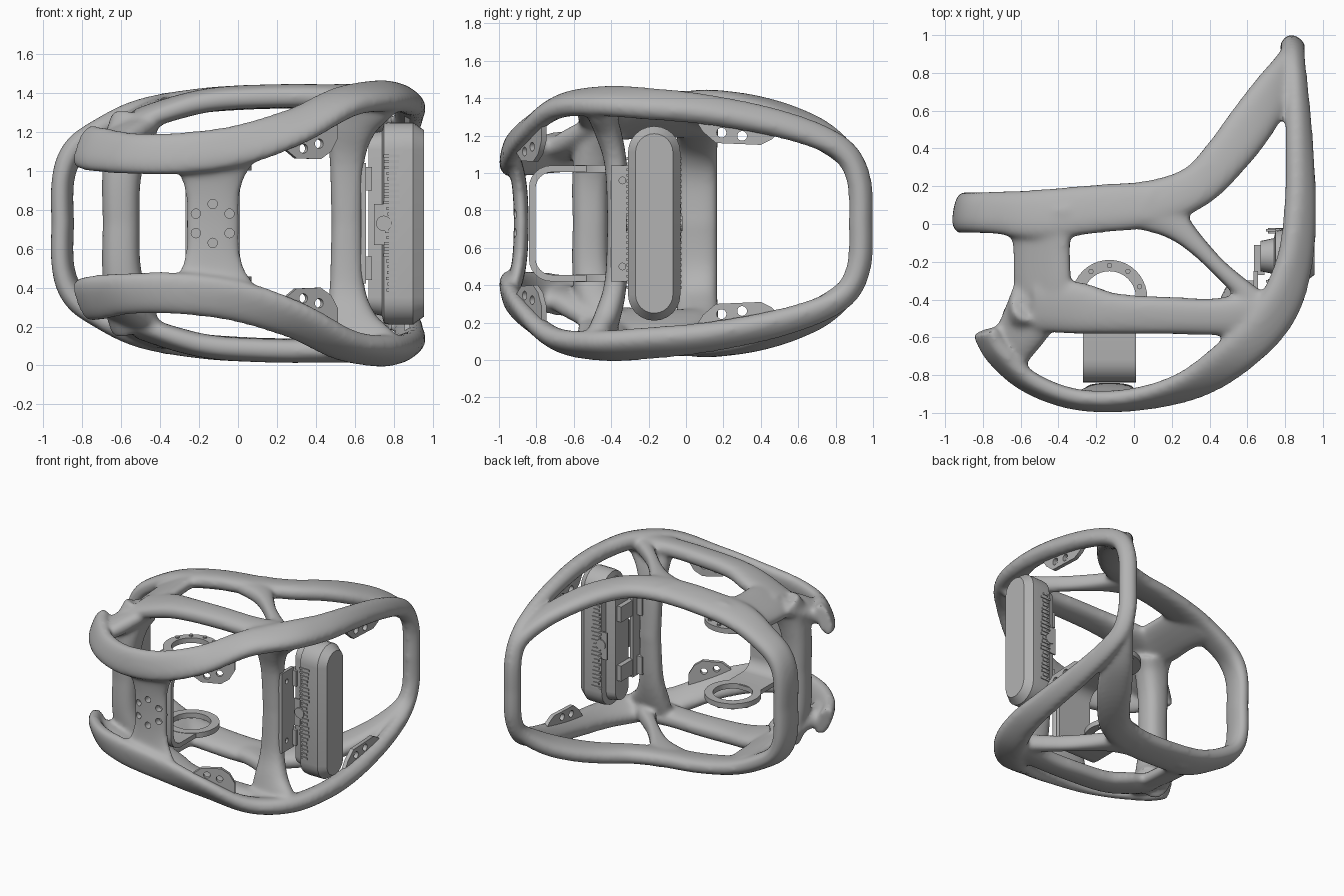
import bpy, bmesh, math, random
from mathutils import Vector, Matrix

MID = 0.73  # height of the mirror plane
random.seed(4)
cube = bpy.data.objects.get("Cube")
if cube:
    bpy.data.objects.remove(cube)

grey = bpy.data.materials.new("plain_grey")
grey.use_nodes = True
grey.diffuse_color = (0.45, 0.45, 0.45, 1)
grey.node_tree.nodes["Principled BSDF"].inputs["Base Color"].default_value = (0.45, 0.45, 0.45, 1)


def add_object(name, data):
    ob = bpy.data.objects.new(name, data)
    bpy.context.collection.objects.link(ob)
    data.materials.append(grey)
    return ob


def finish(ob):
    bpy.ops.object.select_all(action='DESELECT')
    ob.select_set(True)
    bpy.context.view_layer.objects.active = ob
    bpy.ops.object.convert(target='MESH')
    bpy.ops.object.shade_smooth_by_angle(angle=math.radians(35))


def mesh_object(name, bm):
    bmesh.ops.recalc_face_normals(bm, faces=bm.faces)
    mesh = bpy.data.meshes.new(name)
    bm.to_mesh(mesh)
    bm.free()
    return add_object(name, mesh)


def loft(bm, rings):
    rows = [[bm.verts.new(p) for p in ring] for ring in rings]
    n = len(rows[0])
    for a, b in zip(rows, rows[1:]):
        for i in range(n):
            bm.faces.new((a[i], a[(i + 1) % n], b[(i + 1) % n], b[i]))
    bm.faces.new(rows[0])
    bm.faces.new(rows[-1])


def box(bm, lo, hi):
    lo, hi = Vector(lo), Vector(hi)
    m = Matrix.Translation((lo + hi) / 2) @ Matrix.Diagonal((*(hi - lo), 1))
    bmesh.ops.create_cube(bm, size=1, matrix=m)


def rod(bm, centre, radius, depth, rot, sides=20):
    bmesh.ops.create_cone(bm, cap_ends=True, segments=sides, radius1=radius, radius2=radius,
                          depth=depth, matrix=Matrix.Translation(centre) @ rot)


def shell_normal(p):
    # outward direction of a boxy rounded shell
    d = [(p.x / 0.95, 0.95), (p.y / 0.97, 0.97), ((p.z - MID) / 0.7, 0.7)]
    return Vector([v ** 3 / s for v, s in d]).normalized()


def sweep(bm, pts, normal=None, lean=(0, 0, 0), steps=6, sides=20):
    # band through points (x, y, z, width, thickness), mirrored top to bottom
    k = [Vector(p) for p in [pts[0]] + pts + [pts[-1]]]
    path = []
    for a, b, c, d in zip(k, k[1:], k[2:], k[3:]):
        for s in range(steps):
            t = s / steps
            path.append(0.5 * (2 * b + (c - a) * t + (2 * a - 5 * b + 4 * c - d) * t ** 2
                               + (3 * b - a - 3 * c + d) * t ** 3))
    path.append(k[-1])
    rings = []
    for i, q in enumerate(path):
        p = Vector(q[:3])
        tan = Vector(path[min(i + 1, len(path) - 1)][:3]) - Vector(path[max(i - 1, 0)][:3])
        tan.normalize()
        n = Vector(normal) if normal else shell_normal(p) + Vector(lean)
        n = (n - tan * n.dot(tan)).normalized()
        side = tan.cross(n)
        ring = []
        for j in range(sides):
            a = 2 * math.pi * j / sides
            c, s = [math.copysign(abs(v) ** 0.8, v) for v in (math.cos(a), math.sin(a))]
            ring.append(p + side * c * q[3] / 2 + n * s * q[4] / 2)
        rings.append(ring)
    loft(bm, rings)
    loft(bm, [[Vector((v.x, v.y, 2 * MID - v.z)) for v in r] for r in rings])


def circle(x, y, r, n=40):
    return [(x + r * math.cos(2 * math.pi * i / n), y + r * math.sin(2 * math.pi * i / n)) for i in range(n)]


def cut_plate(name, loops, u, v, origin, thickness):
    # flat plate from nested outlines; inner outlines become holes
    cu = bpy.data.curves.new(name, 'CURVE')
    cu.dimensions, cu.fill_mode, cu.extrude = '2D', 'BOTH', thickness / 2
    for loop in loops:
        sp = cu.splines.new('POLY')
        sp.points.add(len(loop) - 1)
        for pt, co in zip(sp.points, loop):
            pt.co = (*co, 0, 1)
        sp.use_cyclic_u = True
    u, v = Vector(u).normalized(), Vector(v).normalized()
    ob = add_object(name, cu)
    ob.matrix_world = Matrix.Translation(origin) @ Matrix((u, v, u.cross(v))).transposed().to_4x4()
    finish(ob)


# Frame: long loop running from the rear tail, along the side and round the front
bm = bmesh.new()
sweep(bm, [(.84, .935, .70, .13, .12), (.84, .93, .93, .13, .12), (.845, .87, 1.09, .13, .11),
           (.86, .72, 1.19, .14, .11), (.875, .45, 1.275, .16, .12), (.88, .1, 1.34, .18, .13),
           (.85, -.2, 1.37, .21, .13), (.75, -.46, 1.385, .24, .13), (.55, -.68, 1.355, .23, .12),
           (.3, -.85, 1.23, .22, .1), (0, -.93, 1.13, .22, .1), (-.3, -.93, 1.09, .22, .1),
           (-.55, -.84, 1.09, .22, .1), (-.72, -.69, 1.11, .24, .1), (-.79, -.565, 1.125, .23, .1)])
# Frame: back band from the left upright to the tail
sweep(bm, [(-.9, .06, .70, .22, .11), (-.9, .06, .95, .22, .11), (-.845, .06, 1.1, .22, .12),
           (-.72, .06, 1.2, .23, .12), (-.5, .05, 1.305, .27, .12), (-.2, .08, 1.36, .26, .12),
           (.1, .11, 1.38, .25, .12), (.33, .2, 1.38, .23, .12), (.49, .36, 1.355, .24, .12),
           (.62, .53, 1.3, .25, .12), (.74, .71, 1.21, .22, .12), (.825, .87, 1.08, .14, .11),
           (.84, .93, .93, .13, .11)], lean=(0, .15, 0))
# Frame: left plate, cross bar, diagonal brace and corner link
sweep(bm, [(-.5, .08, 1.295, .42, .11), (-.49, -.1, 1.285, .34, .11), (-.485, -.3, 1.275, .34, .11),
           (-.47, -.46, 1.265, .3, .11)], lean=(-.3, 0, 0))
sweep(bm, [(-.52, -.43, 1.26, .28, .11), (-.3, -.445, 1.33, .28, .12), (-.1, -.475, 1.37, .22, .12),
           (.2, -.485, 1.385, .2, .12), (.45, -.49, 1.385, .2, .12), (.74, -.47, 1.38, .26, .13)])
sweep(bm, [(.05, .11, 1.38, .3, .12), (.2, .01, 1.38, .18, .12), (.32, -.1, 1.38, .11, .12),
           (.47, -.25, 1.38, .09, .12), (.68, -.44, 1.375, .13, .13)])
sweep(bm, [(-.7, -.71, 1.1, .24, .09), (-.61, -.59, 1.16, .26, .13), (-.51, -.42, 1.25, .32, .11)])
# Frame: uprights and front mounting plate
sweep(bm, [(-.53, -.43, 1.25, .26, .2), (-.57, -.485, 1.14, .23, .21), (-.6, -.51, .95, .2, .2),
           (-.6, -.51, .70, .19, .19)], normal=(0, -1, 0))
sweep(bm, [(.62, -.47, 1.36, .4, .14), (.58, -.42, 1.23, .27, .14), (.56, -.375, 1.04, .18, .12),
           (.56, -.36, .70, .16, .12)], normal=(0, -1, 0))
sweep(bm, [(-.13, -.93, 1.1, .54, .08), (-.13, -.9, .99, .36, .08), (-.13, -.885, .87, .28, .08),
           (-.13, -.88, .70, .28, .08)], normal=(0, -1, 0))
frame = mesh_object("frame", bm)
rem = frame.modifiers.new("blend", 'REMESH')
rem.mode, rem.voxel_size = 'VOXEL', 0.015
soft = frame.modifiers.new("soften", 'SMOOTH')
soft.factor, soft.iterations = 0.5, 12

# Ring of blind holes in the front plate
bm = bmesh.new()
turn_y = Matrix.Rotation(math.pi / 2, 4, 'X')
for x, z in circle(0, 0, .1, 6):
    rod(bm, (-.13 + z, -.92, MID + x), .024, .1, turn_y)
holes = mesh_object("hole_cutter", bm)
holes.hide_render = True
cut = frame.modifiers.new("holes", 'BOOLEAN')
cut.operation, cut.object, cut.solver = 'DIFFERENCE', holes, 'EXACT'
finish(frame)
bpy.data.objects.remove(holes)

# Inner strap: a rounded C bent from flat strip
def c_outline(front, half, radius):
    arc = [math.radians(90 + 15 * i) for i in range(7)]
    top = [(front + radius + radius * math.cos(a), half - radius + radius * math.sin(a)) for a in arc]
    return [(-.52, half)] + top + [(y, -z) for y, z in reversed(top)] + [(-.52, -half)]

cut_plate("inner_strap", [c_outline(-.84, .31, .12) + c_outline(-.805, .275, .09)[::-1]],
          (0, 1, 0), (0, 0, 1), (-.13, 0, MID), .28)

# Parts mirrored top and bottom: holding rings and drilled tabs
for label, s in (("upper", 1), ("lower", -1)):
    cut_plate(label + "_ring", [circle(0, 0, .2), circle(0, 0, .14)],
              (1, 0, 0), (0, 1, 0), (-.13, -.39, MID + .292 * s), .04)
    bm = bmesh.new()
    for i in range(5):
        a = math.radians(20 + 35 * i)
        rod(bm, (-.13 + .17 * math.cos(a), -.39 + .17 * math.sin(a), MID + .315 * s), .014, .02,
            Matrix.Identity(4), 8)
    mesh_object(label + "_ring_studs", bm)

    side = [(.04, .57), (.09, .49), (.16, .43), (.4, .42), (.46, .45), (.54, .53), (.4, .57)]
    loops = [side, circle(.19, .485, .026, 20), circle(.3, .468, .026, 20)]
    cut_plate(label + "_side_tab", [[(y, z * s) for y, z in l] for l in loops],
              (0, 1, 0), (0, 0, 1), (.87, 0, MID), .03)

    front = [(-.13, .42), (-.1, .38), (-.04, .335), (.1, .33), (.16, .37), (.2, .44), (.2, .54), (-.1, .48)]
    loops = [front, circle(0, .385, .024, 20), circle(.09, .41, .024, 20)]
    cut_plate(label + "_front_tab", [[(y, z * s) for y, z in l] for l in loops],
              (.89, .45, 0), (0, 0, 1), (.33, -.85, MID), .03)

# Side unit: stepped, chamfered capsule
def capsule(x, inset):
    r, ring = .14 - inset, []
    for i in range(26):
        a = math.pi * (i % 13) / 12 + (math.pi if i > 12 else 0)
        ring.append((x, -.17 + r * math.cos(a), MID + (.38 if i < 13 else -.38) + r * math.sin(a)))
    return ring

bm = bmesh.new()
loft(bm, [capsule(*c) for c in ((.67, .06), (.74, .045), (.75, .005), (.78, 0), (.9, 0), (.955, .04))])
finish(mesh_object("side_unit", bm))

# Jagged cooling fins, latch and round button on both faces of the unit
bm = bmesh.new()
for y in (-.305, -.035):
    for i in range(24):
        z, w = .38 + i * .03, random.uniform(.02, .045)
        box(bm, (.79 - w, y - .012, z), (.79 + w, y + .012, z + .015))
    box(bm, (.7, y - .004, .62), (.75, y + .008, .83))
    rod(bm, (.75, y, MID), .04, .03, turn_y)
mesh_object("fins_and_buttons", bm)

# Drilled mounting strip joining the unit to its upright
cut_plate("unit_mount", [[(-.4, -.31), (-.25, -.31), (-.25, .31), (-.4, .31)],
                         circle(-.34, .23, .018, 16), circle(-.34, -.23, .018, 16)],
          (0, 1, 0), (0, 0, 1), (.645, 0, MID), .025)
bm = bmesh.new()
for s in (-1, 1):
    z = MID + .23 * s
    box(bm, (.59, -.4, z - .07), (.64, -.3, z + .07))
    box(bm, (.635, -.27, z - .06), (.69, -.11, z + .06))
mesh_object("mount_blocks", bm)
